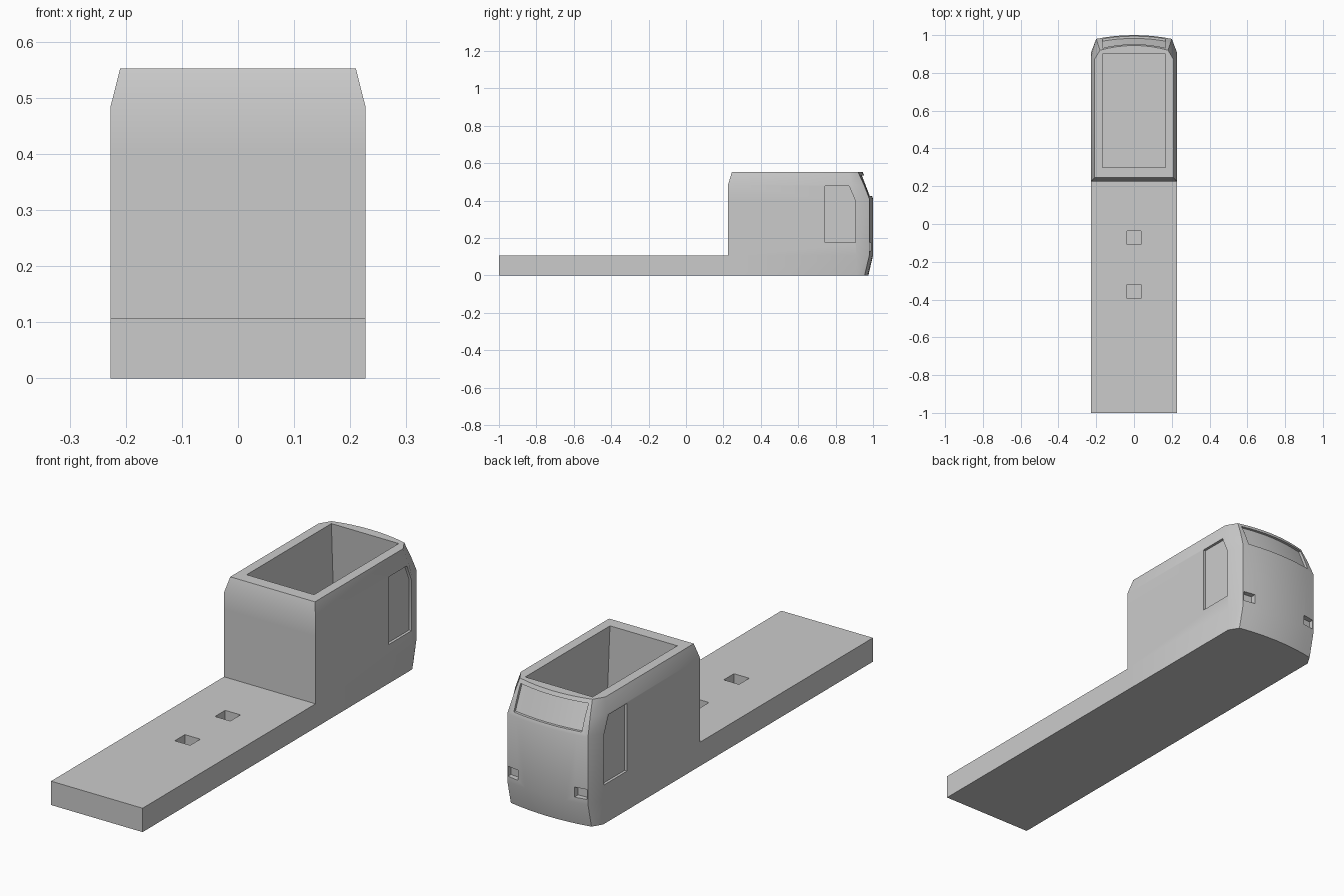
import bpy, bmesh
from mathutils import Vector

old = bpy.data.objects.get("Cube")
if old:
    bpy.data.objects.remove(old, do_unlink=True)

grey = bpy.data.materials.new("light_grey")
grey.use_nodes = True
grey.diffuse_color = (0.6, 0.6, 0.6, 1)
grey.node_tree.nodes["Principled BSDF"].inputs["Base Color"].default_value = (0.6, 0.6, 0.6, 1)

# Cab levels: z, side x, rear y, side end y, nose corner x, corner y, centre y
LEVELS = [
    (0.0, 0.227, 0.225, 0.91, 0.20, 0.955, 0.975),
    (0.107, 0.227, 0.225, 0.91, 0.20, 0.98, 1.0),
    (0.41, 0.227, 0.225, 0.91, 0.20, 0.98, 1.0),
    (0.485, 0.227, 0.225, 0.885, 0.19, 0.951, 0.973),
    (0.552, 0.21, 0.245, 0.87, 0.18, 0.92, 0.945),
]
STEPS = [1, 0.75, 0.5, 0.25, 0, -0.25, -0.5, -0.75, -1]


def new_object(name, bm):
    bmesh.ops.recalc_face_normals(bm, faces=bm.faces)
    mesh = bpy.data.meshes.new(name)
    bm.to_mesh(mesh)
    bm.free()
    mesh.materials.append(grey)
    obj = bpy.data.objects.new(name, mesh)
    bpy.context.collection.objects.link(obj)
    return obj


def loft(bm, rings):
    """Skin closed rings of points and cap both ends."""
    rows = [[bm.verts.new(p) for p in ring] for ring in rings]
    for a, b in zip(rows, rows[1:]):
        for i in range(len(a)):
            j = (i + 1) % len(a)
            bm.faces.new((a[i], a[j], b[j], b[i]))
    bm.faces.new(rows[0][::-1])
    bm.faces.new(rows[-1])


def rect(x, y0, y1, z):
    return [(x, y0, z), (x, y1, z), (-x, y1, z), (-x, y0, z)]


def cab_ring(z, sx, rear, side, cx, cy, mid):
    arc = [(cx * t, mid - (mid - cy) * t * t, z) for t in STEPS]
    return [(sx, rear, z), (sx, side, z)] + arc + [(-sx, side, z), (-sx, rear, z)]


def nose_y(x, z):
    """Depth of the nose surface at a given place."""
    for a, b in zip(LEVELS, LEVELS[1:]):
        if a[0] <= z <= b[0]:
            f = (z - a[0]) / (b[0] - a[0])
            cx, cy, mid = (a[k] + (b[k] - a[k]) * f for k in (4, 5, 6))
            return mid - (mid - cy) * (x / cx) ** 2


def cut(body, name, rings):
    bm = bmesh.new()
    loft(bm, rings)
    cutter = new_object(name, bm)
    cutter.hide_render = True
    mod = body.modifiers.new(name, "BOOLEAN")
    mod.operation = "DIFFERENCE"
    mod.solver = "EXACT"
    mod.object = cutter
    bpy.context.view_layer.objects.active = body
    bpy.ops.object.modifier_apply(modifier=name)
    bpy.data.objects.remove(cutter, do_unlink=True)


# Cab shell, with the flat bed pulled out of its lower rear face
bm = bmesh.new()
loft(bm, [cab_ring(*level) for level in LEVELS])
bm.normal_update()
rear = min(bm.faces, key=lambda f: f.calc_center_median().y + f.calc_center_median().z)
out = bmesh.ops.extrude_face_region(bm, geom=[rear])
moved = [v for v in out["geom"] if isinstance(v, bmesh.types.BMVert)]
bmesh.ops.translate(bm, verts=moved, vec=Vector((0, -1.225, 0)))
if rear.is_valid:
    bm.faces.remove(rear)
body = new_object("cab_and_bed", bm)

# Open cab interior, slightly wider towards the floor
cut(body, "interior", [rect(0.185, 0.3, 0.945, 0.11), rect(0.167, 0.3, 0.9, 0.552),
                       rect(0.167, 0.3, 0.9, 0.6)])

# Square sockets in the bed
for y in (-0.0725, -0.3575):
    cut(body, "socket", [rect(0.038, y - 0.036, y + 0.036, z) for z in (0.04, 0.2)])

# Recessed side windows
WINDOW = [(0.742, 0.175), (0.905, 0.175), (0.905, 0.4), (0.872, 0.478), (0.742, 0.478)]
for s in (-1, 1):
    cut(body, "side_window", [[(s * x, y, z) for y, z in WINDOW] for x in (0.215, 0.3)])

# Recessed windscreen following the nose curve
LOW, HIGH = 0.425, 0.535
cut(body, "windscreen", [
    [(x, nose_y(x, z) + d, z) for z, d in
     ((LOW, -0.012), (LOW, 0.05), (HIGH, 0.05), (HIGH, -0.012))]
    for x in [0.168 * t for t in STEPS]])

# Recessed headlights
for s in (-1, 1):
    cut(body, "headlight", [[(s * x, y, z) for x, y in
        ((0.14, 0.965), (0.196, 0.96), (0.196, 1.1), (0.14, 1.1))] for z in (0.13, 0.175)])

bpy.ops.object.select_all(action="DESELECT")
body.select_set(True)
bpy.context.view_layer.objects.active = body
bpy.ops.object.shade_smooth_by_angle(angle=0.5236)
